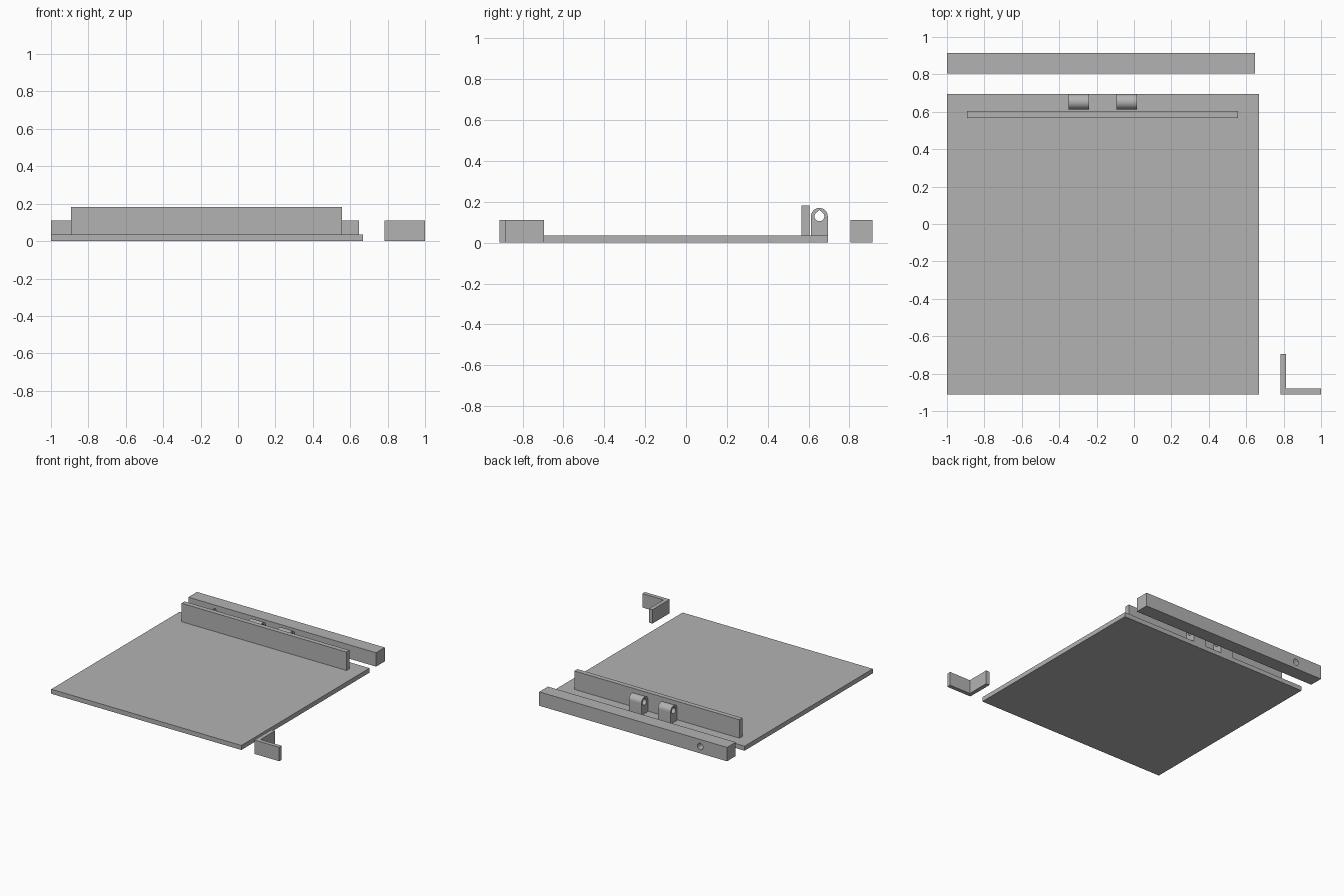
import bpy, bmesh, math
from mathutils import Vector

if "Cube" in bpy.data.objects:
    bpy.data.objects.remove(bpy.data.objects["Cube"])

grey = bpy.data.materials.new("light_grey")
grey.diffuse_color = (0.45, 0.45, 0.45, 1)
grey.use_nodes = True
grey.node_tree.nodes["Principled BSDF"].inputs["Base Color"].default_value = grey.diffuse_color


def extrude(name, points, offset):
    """Extrude a flat outline of 3D points along an offset."""
    bm = bmesh.new()
    face = bm.faces.new([bm.verts.new(p) for p in points])
    new = bmesh.ops.extrude_face_region(bm, geom=[face])["geom"]
    bmesh.ops.translate(bm, vec=Vector(offset), verts=[v for v in new if isinstance(v, bmesh.types.BMVert)])
    bmesh.ops.recalc_face_normals(bm, faces=bm.faces)
    mesh = bpy.data.meshes.new(name)
    bm.to_mesh(mesh)
    bm.free()
    mesh.materials.append(grey)
    obj = bpy.data.objects.new(name, mesh)
    bpy.context.collection.objects.link(obj)
    return obj


def box(name, x0, x1, y0, y1, z0, z1):
    pts = [(x0, y0, z0), (x1, y0, z0), (x1, y1, z0), (x0, y1, z0)]
    return extrude(name, pts, (0, 0, z1 - z0))


def arc(cu, cv, r, start, end, n):
    angles = [math.radians(start + (end - start) * i / n) for i in range(n + 1)]
    return [(cu + r * math.cos(a), cv + r * math.sin(a)) for a in angles]


def teardrop(cu, cv, r):
    """Round hole outline rising to a blunt peak."""
    return arc(cu, cv, r, 140, 400, 28) + [(cu, cv + r * 1.28)]


def cut(obj, cutter):
    cutter.hide_render = True
    cutter.hide_set(True)
    mod = obj.modifiers.new("hole", "BOOLEAN")
    mod.operation = "DIFFERENCE"
    mod.solver = "EXACT"
    mod.object = cutter
    bpy.context.view_layer.objects.active = obj
    bpy.ops.object.modifier_apply(modifier=mod.name)
    bpy.data.objects.remove(cutter)
    obj.select_set(True)
    bpy.ops.object.shade_smooth_by_angle(angle=math.radians(30))
    obj.select_set(False)


# Base plate with its upright fence
box("base_plate", -1.0, 0.668, -0.912, 0.694, 0, 0.036)
box("fence", -0.892, 0.556, 0.566, 0.604, 0.036, 0.182)

# Two rounded hinge lugs, each with a cross hole
LUG_Y, LUG_Z, LUG_R = 0.653, 0.129, 0.041
profile = [(LUG_Y - LUG_R, 0.036), (LUG_Y + LUG_R, 0.036)] + arc(LUG_Y, LUG_Z, LUG_R, 0, 180, 24)
for i, x in enumerate((-0.35, -0.094)):
    lug = extrude(f"hinge_lug_{i + 1}", [(x, y, z) for y, z in profile], (0.11, 0, 0))
    hole = extrude("hole_cutter", [(x - 0.05, y, z) for y, z in teardrop(LUG_Y, LUG_Z, 0.024)], (0.21, 0, 0))
    cut(lug, hole)

# Separate bar with a hole near its left end
bar = box("rear_bar", -1.0, 0.648, 0.805, 0.914, 0, 0.11)
hole = extrude("hole_cutter", [(x, 0.75, z) for x, z in teardrop(-0.765, 0.053, 0.024)], (0, 0.22, 0))
cut(bar, hole)

# Loose corner bracket
outline = [(0.782, -0.912), (1.0, -0.912), (1.0, -0.88), (0.814, -0.88), (0.814, -0.696), (0.782, -0.696)]
extrude("corner_bracket", [(x, y, 0) for x, y in outline], (0, 0, 0.11))
